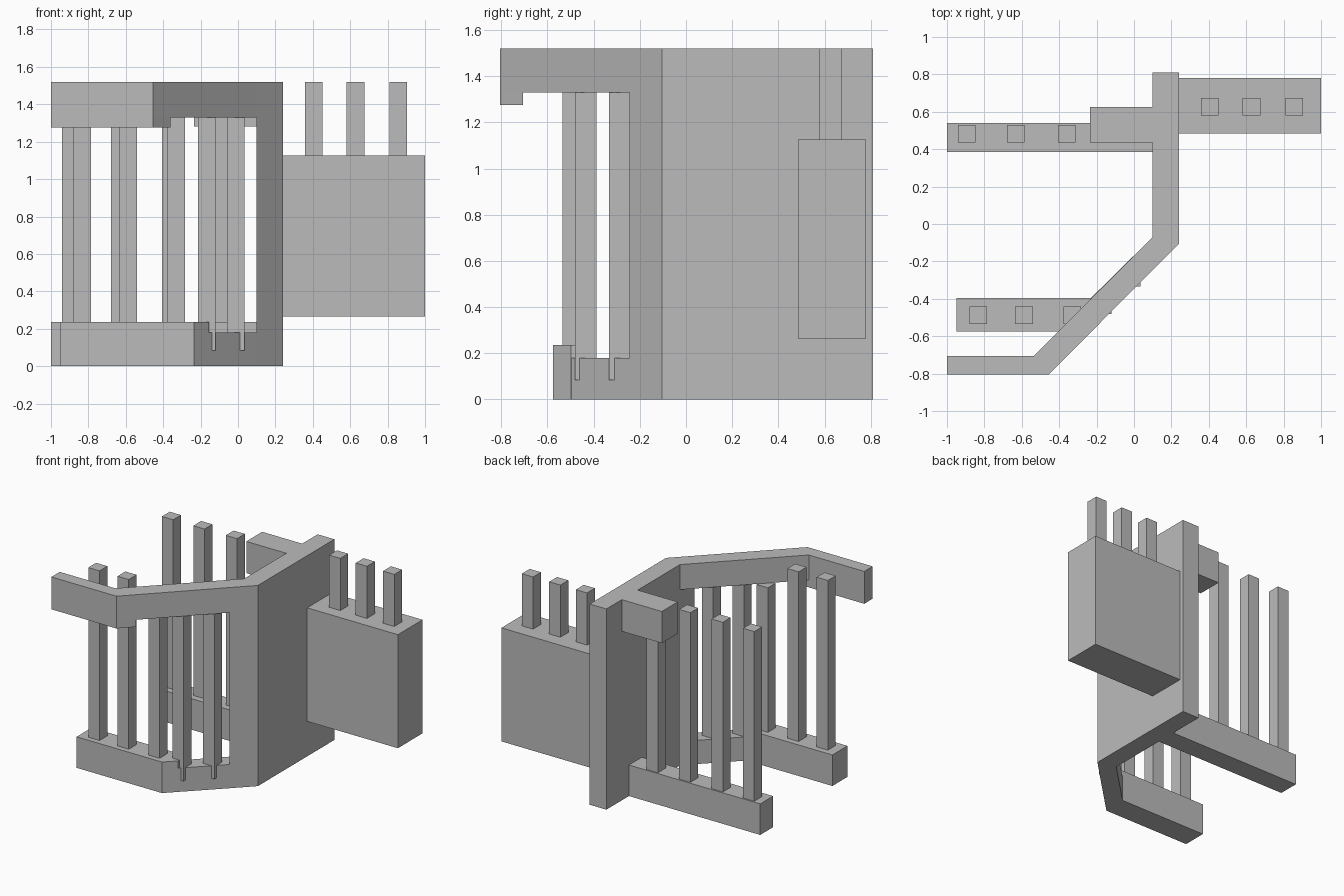
import bpy
import bmesh

cube = bpy.data.objects.get("Cube")
if cube:
    bpy.data.objects.remove(cube, do_unlink=True)

grey = bpy.data.materials.new("plain_grey")
grey.use_nodes = True
colour = (0.5, 0.5, 0.5, 1)
grey.diffuse_color = colour
grey.node_tree.nodes["Principled BSDF"].inputs["Base Color"].default_value = colour


def prism(name, outline, z0, z1):
    """Extrude a plan outline from z0 up to z1."""
    bm = bmesh.new()
    face = bm.faces.new([bm.verts.new((x, y, z0)) for x, y in outline])
    grown = bmesh.ops.extrude_face_region(bm, geom=[face], use_keep_orig=True)
    tops = [v for v in grown["geom"] if isinstance(v, bmesh.types.BMVert)]
    bmesh.ops.translate(bm, verts=tops, vec=(0, 0, z1 - z0))
    bmesh.ops.recalc_face_normals(bm, faces=bm.faces)
    mesh = bpy.data.meshes.new(name)
    bm.to_mesh(mesh)
    bm.free()
    mesh.materials.append(grey)
    obj = bpy.data.objects.new(name, mesh)
    bpy.context.collection.objects.link(obj)
    return obj


def box(name, x0, x1, y0, y1, z0, z1):
    return prism(name, [(x0, y0), (x1, y0), (x1, y1), (x0, y1)], z0, z1)


def post(name, x, y, z0, z1, size=0.094):
    h = size / 2
    return box(name, x - h, x + h, y - h, y + h, z0, z1)


TOP, BEAM, HEAD = 1.52, 0.235, 1.33
INNER, OUTER = 0.1, 0.24

# Tall wall with its angled pier
prism("main_wall", [(INNER, 0.81), (OUTER, 0.81), (OUTER, -0.105), (INNER, -0.245)], 0, TOP)

# Top rail: diagonal run, then a deeper straight run
prism("top_rail", [(INNER, -0.07), (INNER, -0.245), (-0.455, -0.805), (-1, -0.805),
                   (-1, -0.705), (-0.535, -0.705)], HEAD, TOP)
prism("top_rail_drop", [(-1, -0.805), (-0.455, -0.805), (-0.36, -0.705), (-1, -0.705)],
      1.275, HEAD)

# Diagonal sill and front beam
prism("diagonal_sill", [(INNER, -0.07), (INNER, -0.245), (-0.235, -0.575), (-0.235, -0.4)],
      0, 0.18)
prism("front_beam", [(-0.95, -0.575), (-0.235, -0.575), (-0.155, -0.497),
                     (-0.155, -0.395), (-0.95, -0.395)], 0, BEAM)

# Back beam and the slab above it
box("back_beam", -1, INNER, 0.385, 0.54, 0, BEAM)
box("back_top_slab", -0.235, INNER, 0.435, 0.625, 1.28, TOP)

# Posts on the two beams
for i, (x, top) in enumerate([(-0.833, TOP), (-0.588, TOP), (-0.33, HEAD)]):
    post(f"front_post_{i + 1}", x, -0.488, BEAM, top)
for i, (x, top) in enumerate([(-0.895, TOP), (-0.632, TOP), (-0.36, TOP), (-0.088, 1.28)]):
    post(f"back_post_{i + 1}", x, 0.482, BEAM, top)

# Bars standing in the diagonal opening
for i, (x, y) in enumerate([(-0.166, -0.434), (-0.012, -0.286)]):
    post(f"diagonal_bar_{i + 1}", x, y, 0.085, HEAD)

# Side block with its short posts
box("side_block", OUTER, 1, 0.485, 0.78, 0.265, 1.125)
for i, x in enumerate([0.405, 0.628, 0.857]):
    post(f"side_post_{i + 1}", x, 0.626, 1.125, TOP)
